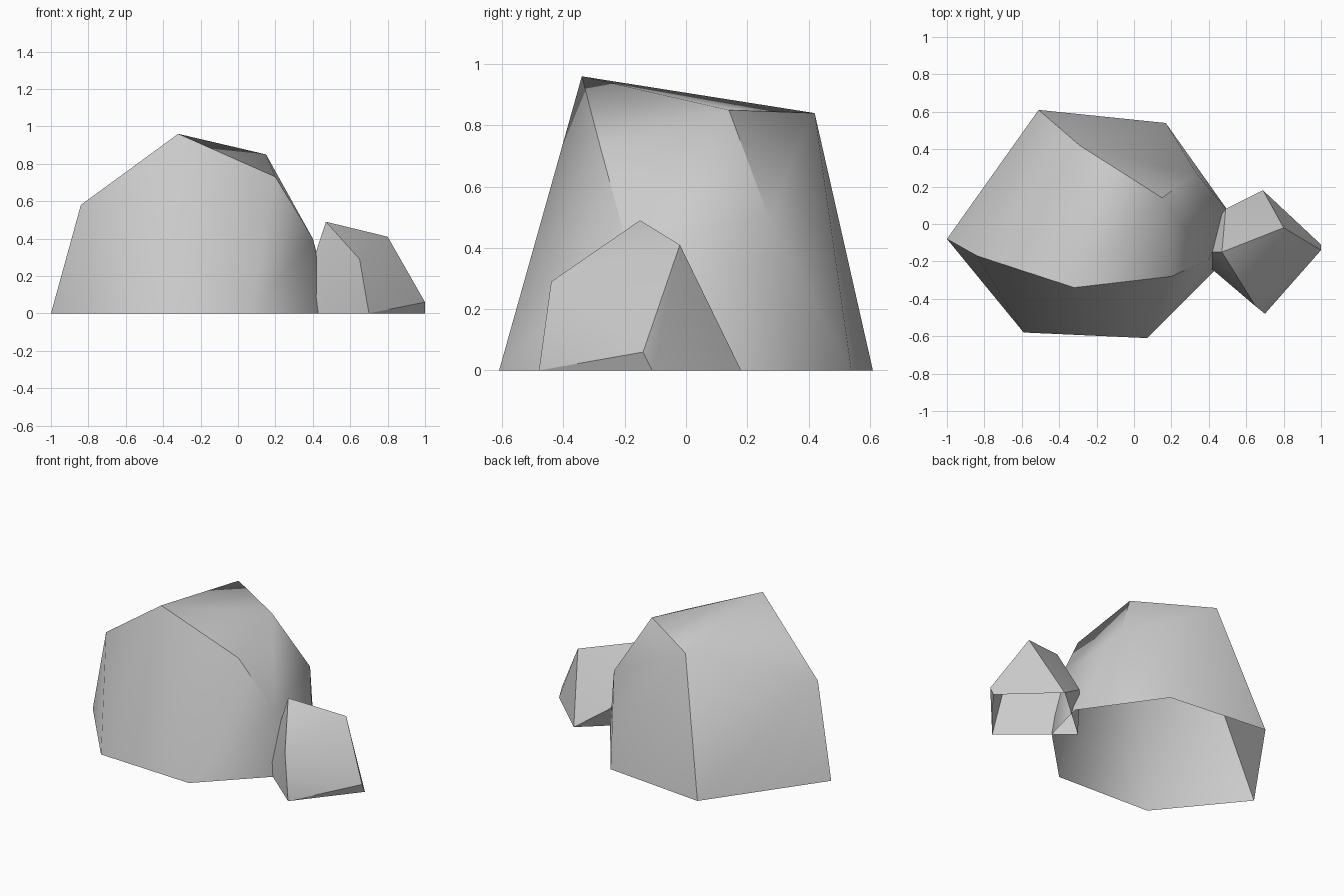
import bpy, bmesh, math

cube = bpy.data.objects.get("Cube")
if cube:
    bpy.data.objects.remove(cube, do_unlink=True)

# Stone material
stone = bpy.data.materials.new("grey stone")
stone.use_nodes = True
GREY = (0.6, 0.6, 0.6, 1)
stone.diffuse_color = GREY
stone.node_tree.nodes["Principled BSDF"].inputs["Base Color"].default_value = GREY


def rock(name, footprint, corners, angle):
    """Faceted rock: hull of a ground outline and upper corners, open below."""
    bm = bmesh.new()
    for x, y in footprint:
        bm.verts.new((x, y, 0))
    for co in corners:
        bm.verts.new(co)
    bmesh.ops.convex_hull(bm, input=bm.verts[:])
    under = [f for f in bm.faces if all(v.co.z < 0.001 for v in f.verts)]
    bmesh.ops.delete(bm, geom=under, context='FACES')
    bmesh.ops.recalc_face_normals(bm, faces=bm.faces[:])
    mesh = bpy.data.meshes.new(name)
    bm.to_mesh(mesh)
    bm.free()
    mesh.materials.append(stone)
    obj = bpy.data.objects.new(name, mesh)
    bpy.context.collection.objects.link(obj)
    bpy.ops.object.select_all(action='DESELECT')
    obj.select_set(True)
    bpy.context.view_layer.objects.active = obj
    bpy.ops.object.shade_smooth_by_angle(angle=math.radians(angle))
    return obj


# Large boulder
rock("large_rock",
     [(-1, -.08), (-.59, -.58), (.07, -.61), (.43, -.25),
      (.51, .06), (.17, .54), (-.51, .61)],
     [(-.32, -.34, .96), (-.29, .42, .84), (.15, .14, .85), (-.84, -.17, .58),
      (.2, -.28, .73), (.4, -.19, .4), (.335, .27, .5)], 40)

# Small boulder leaning against it
rock("small_rock",
     [(.7, -.48), (1, -.11), (.69, .18), (.31, -.15)],
     [(.47, -.15, .49), (.8, -.02, .41), (.65, -.44, .29),
      (1, -.14, .06), (.49, .08, .14)], 30)
